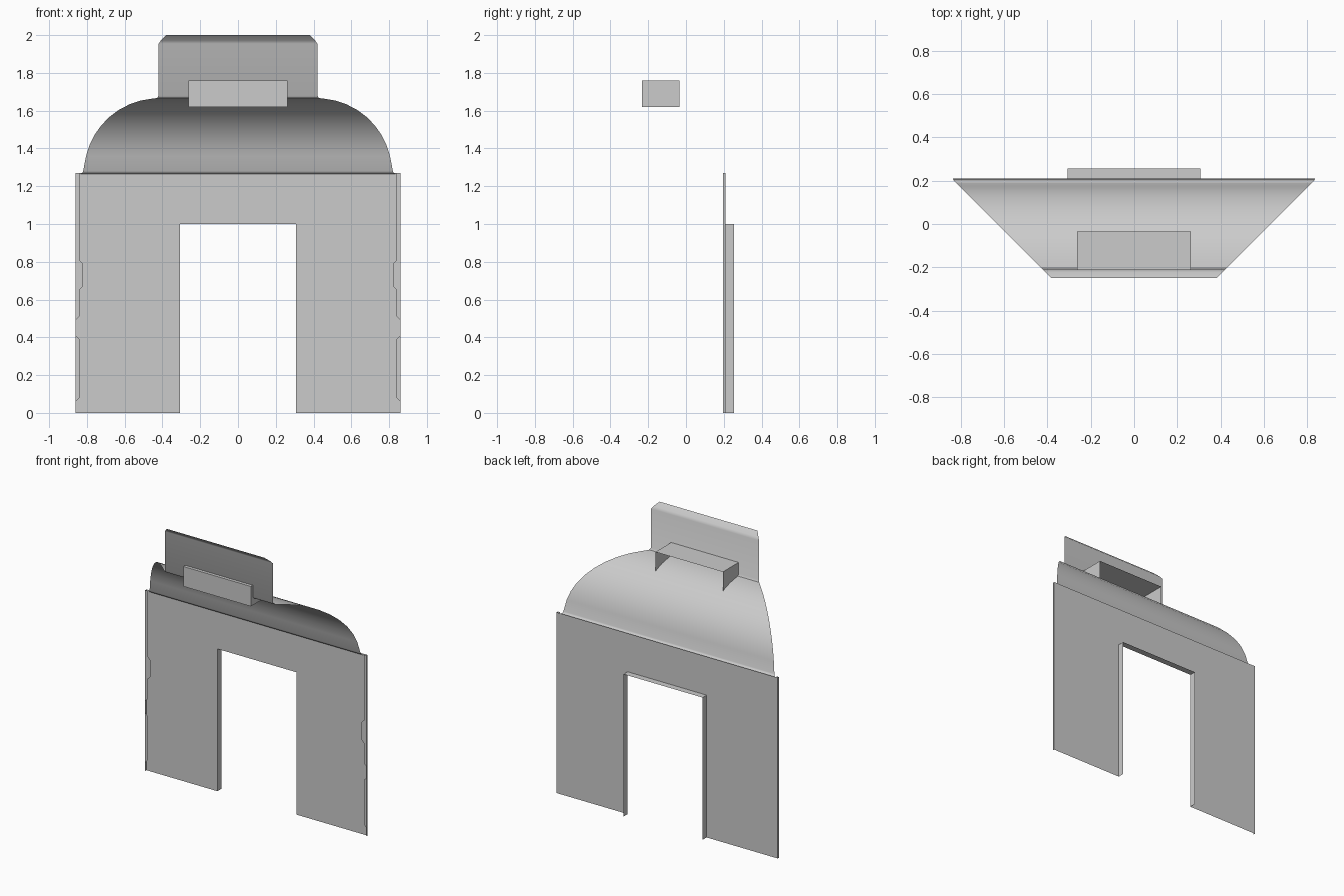
import bpy, bmesh, math

if "Cube" in bpy.data.objects:
    bpy.data.objects.remove(bpy.data.objects["Cube"])

steel = bpy.data.materials.new("light_grey_sheet")
steel.use_nodes = True
GREY = (0.6, 0.6, 0.6, 1)
steel.diffuse_color = GREY
steel.node_tree.nodes["Principled BSDF"].inputs["Base Color"].default_value = GREY


def sheet(name, polygons, smooth=False):
    """Thin sheet part made of the given polygons, joined at shared points."""
    bm = bmesh.new()
    for polygon in polygons:
        bm.faces.new([bm.verts.new(p) for p in polygon])
    bmesh.ops.remove_doubles(bm, verts=bm.verts, dist=0.0005)
    mesh = bpy.data.meshes.new(name)
    bm.to_mesh(mesh)
    bm.free()
    mesh.materials.append(steel)
    obj = bpy.data.objects.new(name, mesh)
    bpy.context.collection.objects.link(obj)
    if smooth:
        bpy.ops.object.select_all(action='DESELECT')
        bpy.context.view_layer.objects.active = obj
        obj.select_set(True)
        bpy.ops.object.shade_smooth_by_angle(angle=math.radians(50))
    return obj


def strip(a, b):
    """Quads bridging two rows of points."""
    return [(a[i], b[i], b[i + 1], a[i + 1]) for i in range(len(a) - 1)]


WIDTH, TOP, BACK = 0.86, 1.27, 0.21
DOOR, HEAD = 0.307, 1.0

# Flat wall panel with the door cut out
outer = [(WIDTH, 0), (WIDTH, TOP), (-WIDTH, TOP), (-WIDTH, 0)]
inner = [(DOOR, 0), (DOOR, HEAD), (-DOOR, HEAD), (-DOOR, 0)]
sheet("wall_panel", strip([(x, BACK, z) for x, z in outer],
                          [(x, BACK, z) for x, z in inner]))

# Door lining folded backwards around the opening
sheet("door_lining", strip([(x, BACK, z) for x, z in inner],
                           [(x, 0.255, z) for x, z in inner]))

# Notched lips folded over both side edges
lower = [(0.86, 0.06), (0.84, 0.08), (0.84, 0.39), (0.86, 0.41)]
upper = [(0.86, 0.49), (0.84, 0.51), (0.84, 0.65), (0.82, 0.67),
         (0.82, 0.79), (0.84, 0.81), (0.84, TOP), (0.86, TOP)]
for side, label in ((1, "left"), (-1, "right")):
    x = side * WIDTH
    edge = [(x, BACK, 0), (x, BACK, TOP), (x, 0.197, TOP), (x, 0.197, 0)]
    lips = [[(side * px, 0.197, pz) for px, pz in lip] for lip in (lower, upper)]
    sheet(label + "_edge_lip", [edge] + lips)

# Curved hood, running from the wall up to the raised front plate
RADIUS, CENTRE_Y = 0.395, -0.21
profile = [(BACK, TOP), (0.203, 1.265), (0.195, 1.268), (0.19, 1.28)]
for step in range(1, 10):
    angle = math.radians(4 + step * 9)
    profile.append((CENTRE_Y + RADIUS * math.cos(angle),
                    TOP + RADIUS * math.sin(angle)))
profile += [(-0.202, 1.667), (CENTRE_Y, 1.68), (CENTRE_Y, 1.955),
            (-0.222, 1.972), (-0.25, 2.0)]


def half_width(y):
    return min(y + 0.63, 0.835)


rows = [[(side * half_width(y), y, z) for y, z in profile] for side in (1, -1)]
sheet("curved_hood", strip(rows[0], rows[1]), smooth=True)

# Open bracket: front plate, cover and two cheeks
W, FRONT, REAR, LOW, HIGH = 0.262, -0.232, -0.035, 1.62, 1.76
plates = [[(-W, FRONT, LOW), (W, FRONT, LOW), (W, FRONT, HIGH), (-W, FRONT, HIGH)],
          [(-W, FRONT, HIGH), (W, FRONT, HIGH), (W, REAR, HIGH), (-W, REAR, HIGH)]]
for x in (W, -W):
    plates.append([(x, FRONT, LOW), (x, REAR, LOW), (x, REAR, HIGH), (x, FRONT, HIGH)])
sheet("bracket_cover", plates)
